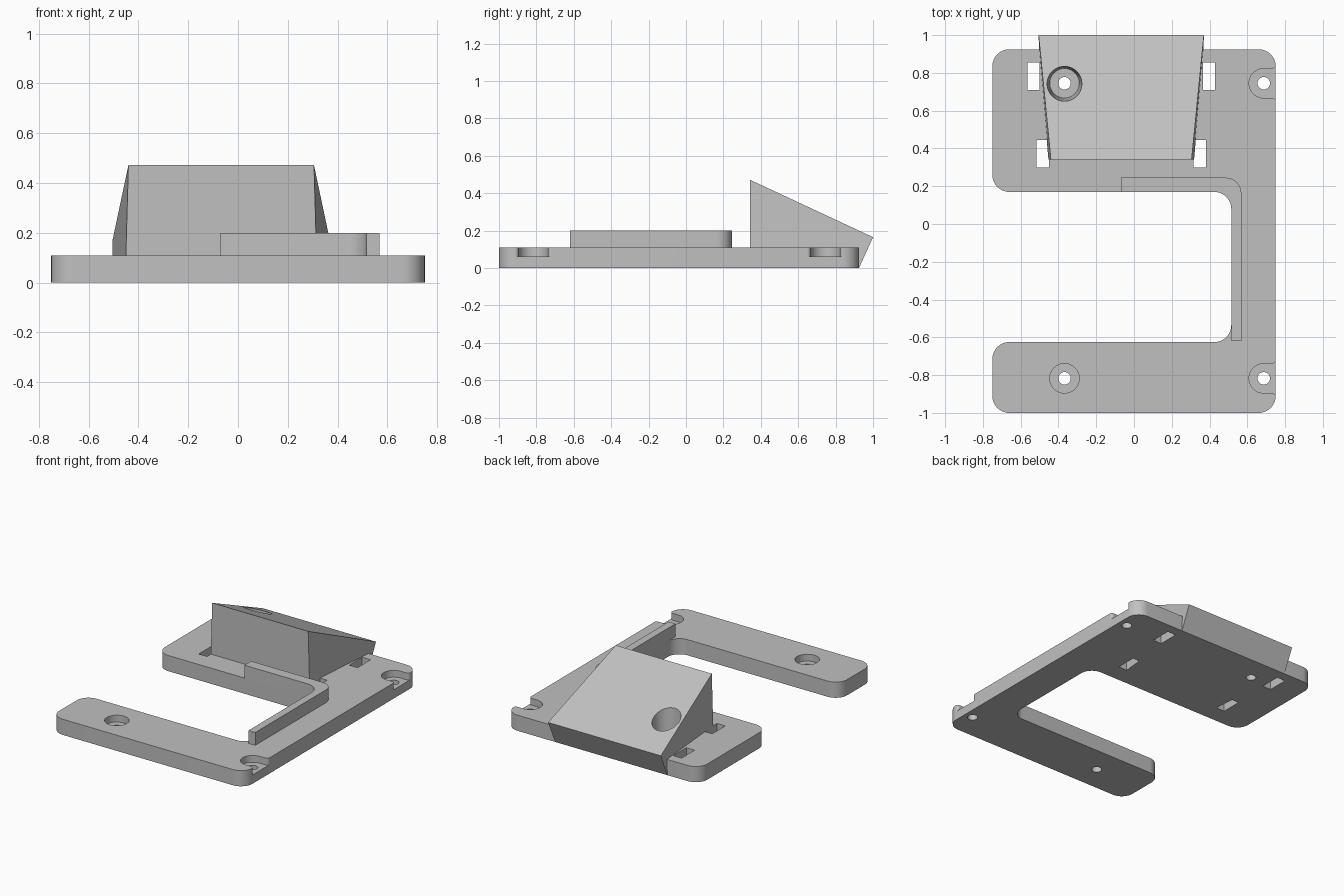
import bpy, bmesh
from math import pi, cos, sin, tan
from mathutils import Vector

cube = bpy.data.objects.get("Cube")
if cube:
    bpy.data.objects.remove(cube, do_unlink=True)

grey = bpy.data.materials.new("plain grey")
grey.use_nodes = True
COLOUR = (0.53, 0.53, 0.53, 1)
grey.diffuse_color = COLOUR
grey.node_tree.nodes["Principled BSDF"].inputs["Base Color"].default_value = COLOUR


def add_object(name, bm):
    bmesh.ops.recalc_face_normals(bm, faces=bm.faces)
    mesh = bpy.data.meshes.new(name)
    bm.to_mesh(mesh)
    bm.free()
    mesh.materials.append(grey)
    obj = bpy.data.objects.new(name, mesh)
    bpy.context.collection.objects.link(obj)
    return obj


def rounded(corners, steps=12):
    """Outline with each (x, y, radius) corner filleted."""
    out = []
    for i, (x, y, r) in enumerate(corners):
        p = Vector((x, y))
        a = (Vector(corners[i - 1][:2]) - p).normalized()
        b = (Vector(corners[(i + 1) % len(corners)][:2]) - p).normalized()
        if r == 0:
            pts = [p]
        else:
            half = a.angle(b) / 2
            centre = p + (a + b).normalized() * r / sin(half)
            start = p + a * r / tan(half) - centre
            end = p + b * r / tan(half) - centre
            sweep = start.angle_signed(end)
            pts = []
            for k in range(steps + 1):
                t = -sweep * k / steps
                pts.append(centre + Vector((start.x * cos(t) - start.y * sin(t),
                                            start.x * sin(t) + start.y * cos(t))))
        out += [q for q in pts if not out or (q - out[-1]).length > 1e-5]
    return out


def prism(name, outline, z0, z1):
    bm = bmesh.new()
    face = bm.faces.new([bm.verts.new((x, y, z0)) for x, y in outline])
    geom = bmesh.ops.extrude_face_region(bm, geom=[face])["geom"]
    bmesh.ops.translate(bm, vec=(0, 0, z1 - z0),
                        verts=[v for v in geom if isinstance(v, bmesh.types.BMVert)])
    return add_object(name, bm)


def cone(name, x, y, z0, z1, r0, r1):
    bm = bmesh.new()
    bmesh.ops.create_cone(bm, cap_ends=True, segments=48, radius1=r0, radius2=r1, depth=z1 - z0)
    bmesh.ops.translate(bm, vec=(x, y, (z0 + z1) / 2), verts=bm.verts)
    return add_object(name, bm)


def boolean(target, other, operation):
    """Apply a boolean and discard the helper."""
    mod = target.modifiers.new("cut", 'BOOLEAN')
    mod.operation, mod.object, mod.solver = operation, other, 'EXACT'
    bpy.context.view_layer.objects.active = target
    bpy.ops.object.modifier_apply(modifier=mod.name)
    bpy.data.objects.remove(other, do_unlink=True)


# C-shaped plate
R, TOP, SEAT = 0.09, 0.11, 0.062
plate = prism("plate_with_ramp", rounded([
    (-0.75, -1, R), (0.75, -1, R), (0.75, 0.925, R), (-0.75, 0.925, R),
    (-0.75, 0.17, R), (0.515, 0.17, R), (0.515, -0.625, R), (-0.75, -0.625, R)]), 0, TOP)

# Strap slots
for x, y in ((-0.5325, 0.783), (0.3975, 0.783), (-0.4825, 0.372), (0.3475, 0.372)):
    box = [(x + sx * 0.0325, y + sy * 0.0725) for sx, sy in ((-1, -1), (1, -1), (1, 1), (-1, 1))]
    boolean(plate, prism("slot_cutter", box, -0.1, 0.2), 'DIFFERENCE')

# Tilted ramp block, widening to the back
profile = [(0.342, 0), (0.342, 0.472), (1.0, 0.165), (0.925, 0)]
bm = bmesh.new()
sides = []
for s in (-1, 1):
    sides.append([bm.verts.new((-0.0675 + s * (0.3725 + 0.0856 * (y - 0.342) + 0.028 * (0.472 - z)), y, z))
                  for y, z in profile])
left, right = sides
bm.faces.new(left)
bm.faces.new(right)
for i in range(4):
    j = (i + 1) % 4
    bm.faces.new((left[i], left[j], right[j], right[i]))
boolean(plate, add_object("ramp", bm), 'UNION')

# Screw holes with recessed seats
LX, RX, BY, FY, SR = -0.368, 0.687, 0.745, -0.817, 0.078
for x in (LX, RX):
    for y in (BY, FY):
        boolean(plate, cone("hole_cutter", x, y, -0.1, 0.2, 0.033, 0.033), 'DIFFERENCE')
boolean(plate, cone("seat_cutter", LX, FY, SEAT, 0.2, SR, SR), 'DIFFERENCE')
boolean(plate, cone("ramp_bore_cutter", LX, BY, SEAT, 0.5, SR, 0.106), 'DIFFERENCE')

# Seats open to the right edge, with flared mouths
FLARE = 0.02
for y in (BY, FY):
    w = SR + FLARE
    outline = rounded([
        (RX - SR, y - SR, SR * 0.999), (0.75, y - SR, FLARE), (0.75, y - w, 0), (0.85, y - w, 0),
        (0.85, y + w, 0), (0.75, y + w, 0), (0.75, y + SR, FLARE), (RX - SR, y + SR, SR * 0.999)])
    boolean(plate, prism("open_seat_cutter", outline, SEAT, 0.2), 'DIFFERENCE')

# Raised L-shaped rim along the inner edge
rim = prism("inner_rim", rounded([
    (-0.07, 0.17, 0), (0.515, 0.17, R), (0.515, -0.62, 0), (0.568, -0.62, 0),
    (0.568, 0.245, 0.08), (-0.07, 0.245, 0)]), TOP, 0.2)

# Smooth the rounded corners and holes
for obj in (plate, rim):
    bpy.ops.object.select_all(action='DESELECT')
    obj.select_set(True)
    bpy.context.view_layer.objects.active = obj
    bpy.ops.object.shade_smooth_by_angle(angle=pi / 6)
